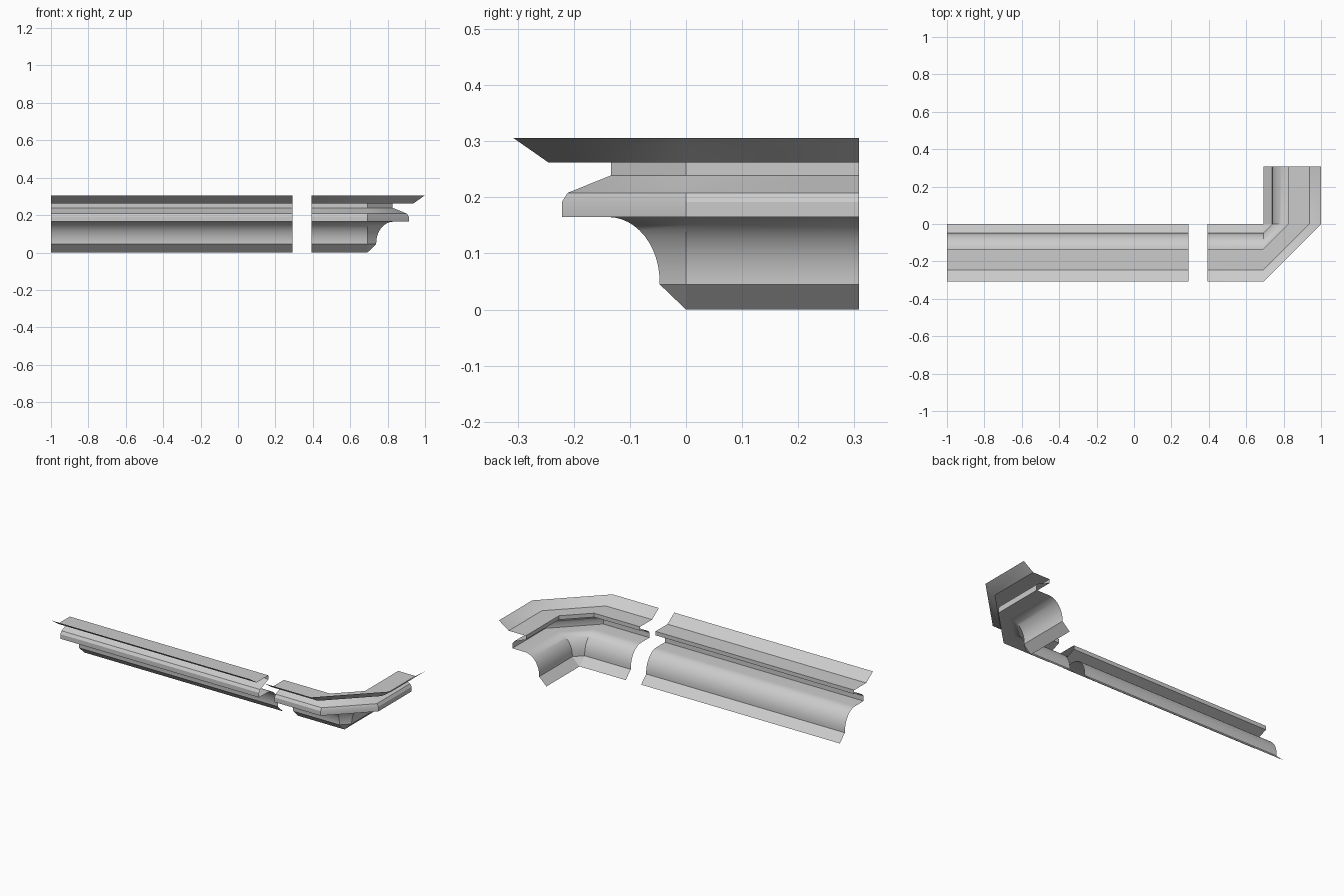
import bpy, bmesh
from math import sin, cos, pi, radians

if "Cube" in bpy.data.objects:
    bpy.data.objects.remove(bpy.data.objects["Cube"])

# Moulding profile: (distance out from the wall line, height), bottom to top
CX, CZ, RX, RZ, N = 0.139, 0.05, 0.092, 0.115, 12
cove = [(CX - RX * cos(pi / 2 * i / N), CZ + RZ * sin(pi / 2 * i / N)) for i in range(N + 1)]
profile = [(0, 0), (0.047, 0.045)] + cove + [
    (0.221, 0.165), (0.221, 0.192), (0.211, 0.208),   # nose
    (0.134, 0.239), (0.134, 0.262),                   # recess
    (0.245, 0.262), (0.308, 0.306)]                   # top flange


def moulding(name, stations):
    """Loft the open profile through stations (x, y, outward dx, outward dy)."""
    bm = bmesh.new()
    rows = [[bm.verts.new((x + dx * d, y + dy * d, z)) for d, z in profile]
            for x, y, dx, dy in stations]
    for a, b in zip(rows, rows[1:]):
        for i in range(len(profile) - 1):
            bm.faces.new((a[i], b[i], b[i + 1], a[i + 1]))
    # The corner facets meet in a point at the foot
    bmesh.ops.remove_doubles(bm, verts=bm.verts, dist=1e-5)
    me = bpy.data.meshes.new(name)
    bm.to_mesh(me)
    bm.free()
    ob = bpy.data.objects.new(name, me)
    bpy.context.collection.objects.link(ob)
    bpy.ops.object.select_all(action='DESELECT')
    ob.select_set(True)
    bpy.context.view_layer.objects.active = ob
    bpy.ops.object.shade_smooth_by_angle(angle=radians(30))
    return ob


# Straight run
moulding("straight_cornice", [(-1, 0, 0, -1), (0.292, 0, 0, -1)])

# Outer corner with one chamfer facet
P = 0.692
moulding("corner_cornice", [(0.392, 0, 0, -1), (P, 0, 0, -1), (P, 0, 1, 0), (P, 0.308, 1, 0)])
